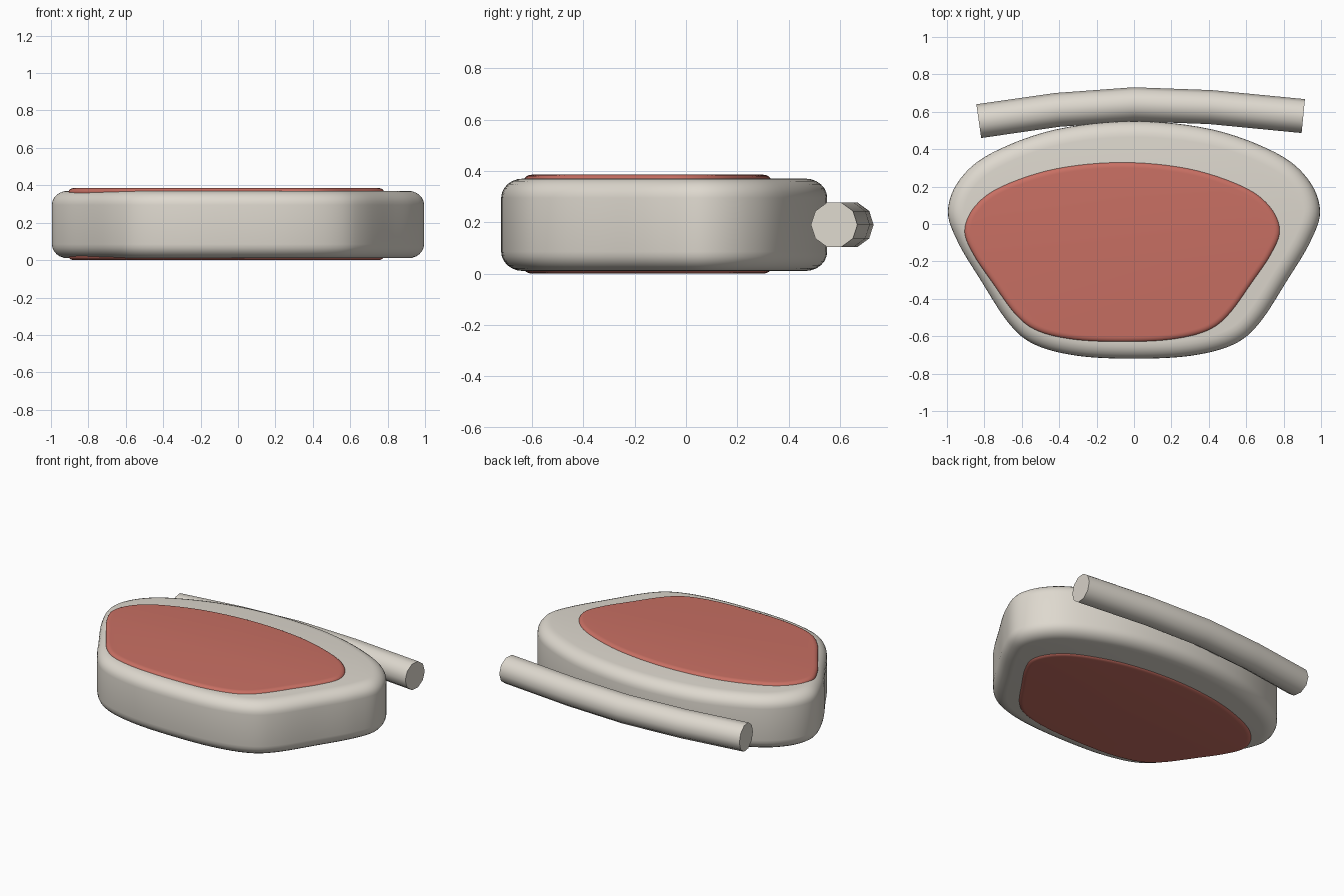
import bpy, bmesh, math
from mathutils import Vector

if "Cube" in bpy.data.objects:
    bpy.data.objects.remove(bpy.data.objects["Cube"])


def material(name, rgb):
    m = bpy.data.materials.new(name)
    m.use_nodes = True
    m.diffuse_color = (*rgb, 1)
    m.node_tree.nodes["Principled BSDF"].inputs["Base Color"].default_value = (*rgb, 1)
    return m


def loft(name, rings, mat, angle):
    """Skin a stack of closed rings and cap both ends."""
    bm = bmesh.new()
    loops = [[bm.verts.new(p) for p in ring] for ring in rings]
    for a, b in zip(loops, loops[1:]):
        for i in range(len(a)):
            j = (i + 1) % len(a)
            bm.faces.new((a[i], a[j], b[j], b[i]))
    bm.faces.new(loops[0][::-1])
    bm.faces.new(loops[-1])
    bmesh.ops.recalc_face_normals(bm, faces=bm.faces)
    mesh = bpy.data.meshes.new(name)
    bm.to_mesh(mesh)
    bm.free()
    mesh.materials.append(mat)
    ob = bpy.data.objects.new(name, mesh)
    bpy.context.collection.objects.link(ob)
    bpy.ops.object.select_all(action='DESELECT')
    ob.select_set(True)
    bpy.context.view_layer.objects.active = ob
    bpy.ops.object.shade_smooth_by_angle(angle=math.radians(angle))
    return ob


def smooth_loop(points, steps):
    """Closed Catmull-Rom curve through the points."""
    n, out = len(points), []
    for i in range(n):
        a, b, c, d = (points[(i + k - 1) % n] for k in range(4))
        for s in range(steps):
            t = s / steps
            out.append(0.5 * (2 * b + (c - a) * t + (2 * a - 5 * b + 4 * c - d) * t ** 2
                              + (3 * b - a - 3 * c + d) * t ** 3))
    return out


def inset(loop, dist):
    """Move a counter-clockwise loop inwards."""
    n, out = len(loop), []
    for i, p in enumerate(loop):
        t = (loop[(i + 1) % n] - loop[i - 1]).normalized()
        out.append(p + Vector((-t.y, t.x)) * dist)
    return out


def rounded_slab(name, loop, low, high, rx, rz, mat):
    """Slab with rounded rims of width rx and height rz."""
    arc = [math.radians(15 * k) for k in range(7)]
    rim = [(rx * (1 - math.sin(a)), rz * (1 - math.cos(a))) for a in arc]
    stack = [(d, low + h) for d, h in rim] + [(d, high - h) for d, h in reversed(rim)]
    return loft(name, [[(p.x, p.y, z) for p in inset(loop, d)] for d, z in stack], mat, 40)


shell = material("warm grey", (0.73, 0.69, 0.62))
red = material("dusty red", (0.58, 0.16, 0.125))

# Outline of the body, right half from front to back, then mirrored
half = [Vector(p) for p in ((0, -.72), (.3, -.705), (.53, -.645), (.67, -.53), (.82, -.3),
                            (.94, -.1), (.995, .07), (.93, .24), (.76, .38), (.42, .505), (0, .55))]
mirrored = [Vector((-p.x, p.y)) for p in half[-2:0:-1]]
outline = smooth_loop(half + mirrored, 6)
rounded_slab("body", outline, .01, .37, .085, .075, shell)

# Off-centre pads that stand slightly proud of the top and bottom
pad = [Vector((p.x * .847 - .063, (p.y + .085) * .756 - .15)) for p in outline]
rounded_slab("top_pad", pad, .33, .385, .03, .02, red)
rounded_slab("bottom_pad", pad, 0, .05, .03, .02, red)

# Bent ten-sided bar behind the body
path = [Vector((x, y, .19)) for x, y in ((-.83, .55), (-.41, .61), (0, .64), (.41, .625), (.905, .577))]
rings = []
for i, p in enumerate(path):
    d = (path[min(i + 1, 4)] - path[max(i - 1, 0)]).normalized()
    side = Vector((-d.y, d.x, 0))
    rings.append([p + .091 * (side * math.cos(a) + Vector((0, 0, 1)) * math.sin(a))
                  for a in (math.tau * k / 10 for k in range(10))])
loft("back_bar", rings, shell, 45)
